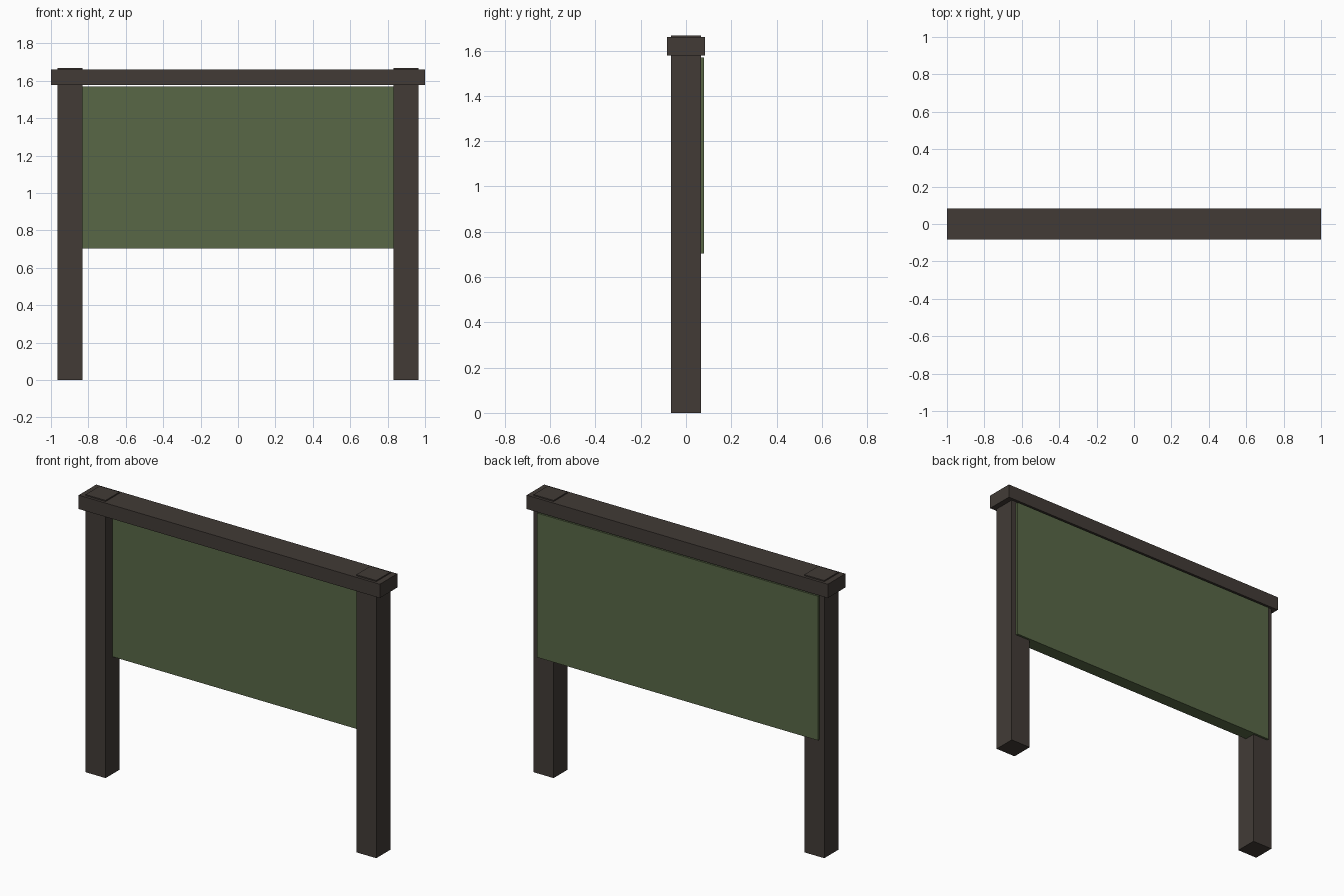
import bpy
import bmesh

if "Cube" in bpy.data.objects:
    bpy.data.objects.remove(bpy.data.objects["Cube"])


def make_material(name, colour):
    mat = bpy.data.materials.new(name)
    mat.diffuse_color = (*colour, 1.0)
    mat.use_nodes = True
    mat.node_tree.nodes["Principled BSDF"].inputs["Base Color"].default_value = mat.diffuse_color
    return mat


def box(name, low, high, mat):
    mesh = bpy.data.meshes.new(name)
    bm = bmesh.new()
    bmesh.ops.create_cube(bm, size=1.0)
    for v in bm.verts:
        for i in range(3):
            v.co[i] = low[i] if v.co[i] < 0 else high[i]
    bm.to_mesh(mesh)
    bm.free()
    mesh.materials.append(mat)
    obj = bpy.data.objects.new(name, mesh)
    bpy.context.collection.objects.link(obj)
    return obj


wood = make_material("dark brown wood", (0.054, 0.044, 0.037))
green = make_material("board green", (0.098, 0.136, 0.061))

# Two square posts, poking just through the top beam
for side, x in (("left", -0.899), ("right", 0.899)):
    box(side + "_post", (x - 0.0665, -0.067, 0), (x + 0.0665, 0.067, 1.667), wood)

# Top beam
box("top_beam", (-1, -0.083, 1.577), (1, 0.083, 1.66), wood)

# Board, let into the posts and standing slightly proud at the back
box("board", (-0.933, 0.0, 0.703), (0.933, 0.08, 1.569), green)
